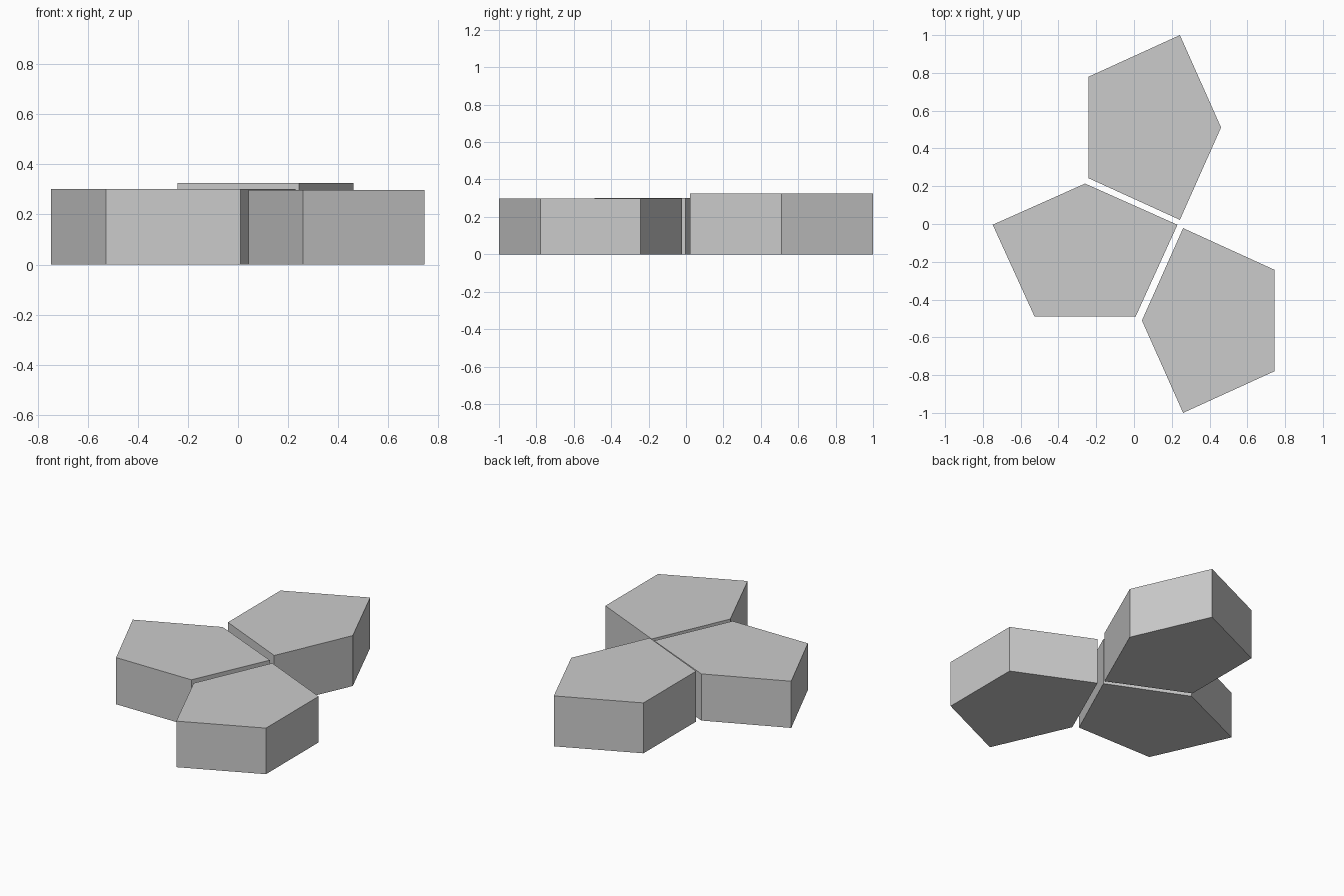
import bpy
import bmesh
from math import radians
from mathutils import Matrix

cube = bpy.data.objects.get("Cube")
if cube:
    bpy.data.objects.remove(cube, do_unlink=True)

grey = bpy.data.materials.new("light grey")
grey.use_nodes = True
colour = (0.6, 0.6, 0.6, 1)
grey.diffuse_color = colour
grey.node_tree.nodes["Principled BSDF"].inputs["Base Color"].default_value = colour

# Equal-sided pentagon: flat base edge on x = 0, apex towards +x
PROFILE = [(0, -0.268), (0.485, -0.489), (0.703, 0), (0.485, 0.489), (0, 0.268)]


def pentagon_block(name, x, y, turn, height):
    """Extrude the profile upwards, with its base edge centred on x, y."""
    bm = bmesh.new()
    base = bm.faces.new([bm.verts.new((px, py, 0)) for px, py in PROFILE])
    ext = bmesh.ops.extrude_face_region(bm, geom=[base], use_keep_orig=True)
    top = [v for v in ext["geom"] if isinstance(v, bmesh.types.BMVert)]
    bmesh.ops.translate(bm, verts=top, vec=(0, 0, height))
    bmesh.ops.recalc_face_normals(bm, faces=bm.faces)
    bm.transform(Matrix.Translation((x, y, 0)) @ Matrix.Rotation(radians(turn), 4, "Z"))
    mesh = bpy.data.meshes.new(name)
    bm.to_mesh(mesh)
    bm.free()
    mesh.materials.append(grey)
    obj = bpy.data.objects.new(name, mesh)
    bpy.context.collection.objects.link(obj)


# Three paving blocks, each a quarter turn from the next
pentagon_block("back_block", -0.242, 0.511, 0, 0.325)
pentagon_block("right_block", -0.259, -0.489, 90, 0.301)
pentagon_block("left_block", 0.745, -0.511, 180, 0.297)
